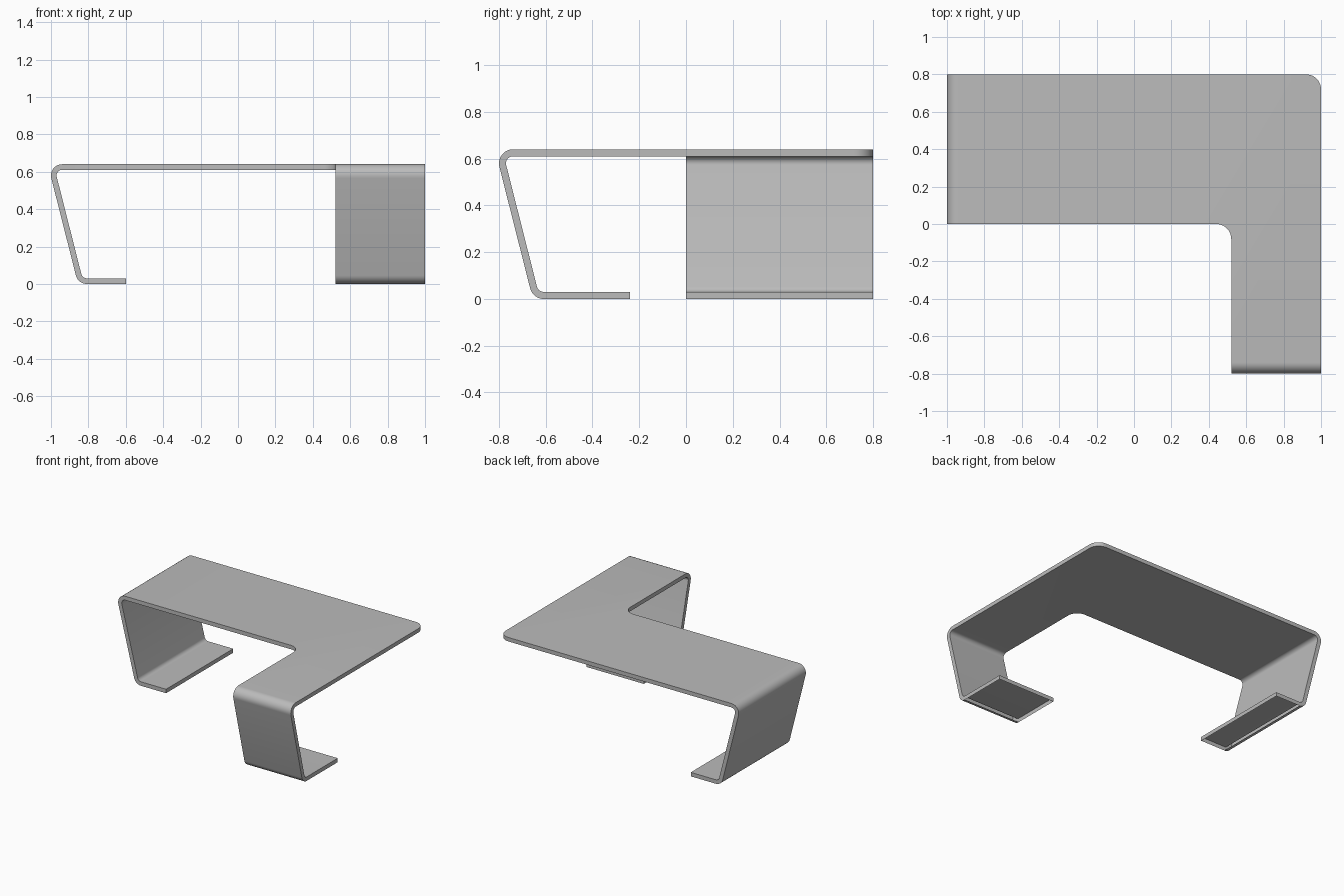
import bpy, bmesh
from math import radians, cos, sin, tan
from mathutils import Vector

if "Cube" in bpy.data.objects:
    bpy.data.objects.remove(bpy.data.objects["Cube"], do_unlink=True)

HEIGHT, THICK = 0.64, 0.03
BEND, LEAN, CORNER = 0.06, radians(14.2), 0.08

grey = bpy.data.materials.new("matte grey")
grey.use_nodes = True
grey.diffuse_color = (0.5, 0.5, 0.5, 1)
grey.node_tree.nodes["Principled BSDF"].inputs["Base Color"].default_value = (0.5, 0.5, 0.5, 1)


def arc(cx, cy, r, start, end, n=10):
    return [(cx + r * cos(a), cy + r * sin(a))
            for a in (start + (end - start) * i / n for i in range(n + 1))]


def bent_profile(r, foot):
    """Side profile (distance in from the edge, height) at bend radius r."""
    lean_end = radians(180) + LEAN
    low = BEND + (HEIGHT - 2 * BEND) * tan(LEAN)
    return (arc(BEND, HEIGHT - BEND, r, radians(90), lean_end)
            + arc(low, BEND, r, lean_end, radians(270))
            + [(foot, BEND - r)])


def add_leg(bm, foot, place, a, b):
    """Folded sheet from desktop to foot, between widths a and b."""
    outer = bent_profile(BEND, foot)
    inner = bent_profile(BEND - THICK, foot)
    rings = []
    for (ou, oz), (iu, iz) in zip(outer, inner):
        rings.append([bm.verts.new(place(u, w, z)) for u, w, z in
                      ((ou, a, oz), (ou, b, oz), (iu, b, iz), (iu, a, iz))])
    last = len(rings) - 2
    for i, (p, q) in enumerate(zip(rings, rings[1:])):
        for k in range(4):
            if i == last and k == 0:
                continue  # foot is hollow underneath
            bm.faces.new((p[k], p[(k + 1) % 4], q[(k + 1) % 4], q[k]))
    bm.faces.new(rings[-1])


bm = bmesh.new()

# L-shaped desktop with a rounded outer and inner corner
outline = ([(-1 + BEND, 0.8), (-1 + BEND, 0)]
           + arc(0.52 - CORNER, -CORNER, CORNER, radians(90), 0)
           + [(0.52, -0.8 + BEND), (1, -0.8 + BEND)]
           + arc(1 - CORNER, 0.8 - CORNER, CORNER, 0, radians(90)))
top = [bm.verts.new((x, y, HEIGHT)) for x, y in outline]
under = [bm.verts.new((x, y, HEIGHT - THICK)) for x, y in outline]
bm.faces.new(top)
bm.faces.new(under[::-1])
for i in range(len(top)):
    j = (i + 1) % len(top)
    mid = (top[i].co + top[j].co) / 2
    at_leg = abs(mid.x + 1 - BEND) < 1e-4 or abs(mid.y + 0.8 - BEND) < 1e-4
    if not at_leg:
        bm.faces.new((top[j], top[i], under[i], under[j]))

# Side leg and front leg continue the sheet
add_leg(bm, 0.40, lambda u, w, z: Vector((u - 1, w, z)), 0, 0.8)
add_leg(bm, 0.56, lambda u, w, z: Vector((w, u - 0.8, z)), 0.52, 1)

bmesh.ops.remove_doubles(bm, verts=bm.verts, dist=1e-4)
bmesh.ops.recalc_face_normals(bm, faces=bm.faces)
mesh = bpy.data.meshes.new("folded_desk")
bm.to_mesh(mesh)
bm.free()
mesh.materials.append(grey)
desk = bpy.data.objects.new("folded_desk", mesh)
bpy.context.scene.collection.objects.link(desk)
bpy.context.view_layer.objects.active = desk
desk.select_set(True)
bpy.ops.object.shade_smooth_by_angle(angle=radians(30))
